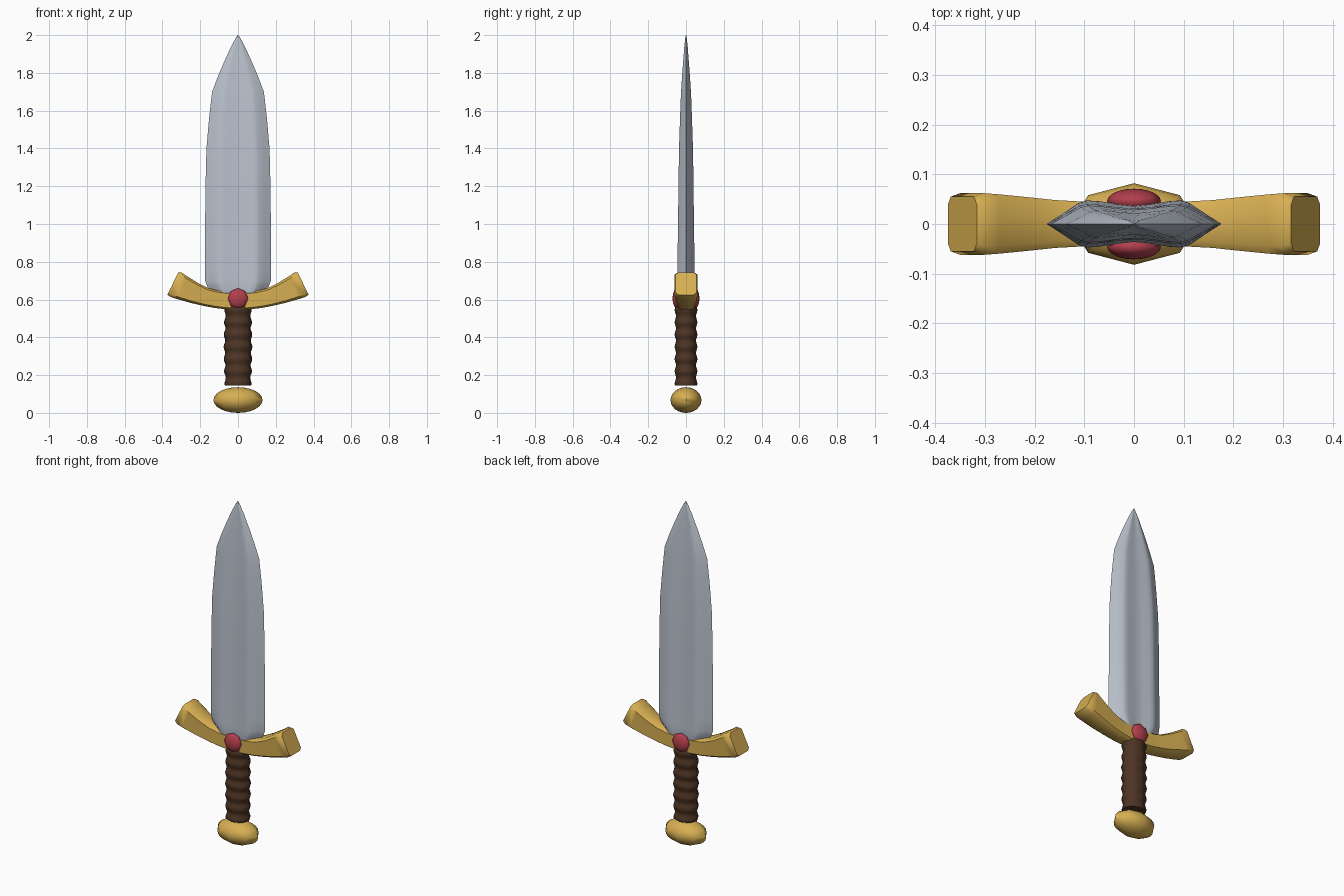
import bpy, bmesh, math

if "Cube" in bpy.data.objects:
    bpy.data.objects.remove(bpy.data.objects["Cube"])


def material(name, rgb):
    m = bpy.data.materials.new(name)
    m.diffuse_color = (*rgb, 1)
    m.use_nodes = True
    m.node_tree.nodes["Principled BSDF"].inputs["Base Color"].default_value = m.diffuse_color
    return m


steel = material("steel grey", (0.50, 0.545, 0.62))
gold = material("gold", (0.68, 0.43, 0.085))
leather = material("brown leather", (0.075, 0.035, 0.018))
ruby = material("ruby red", (0.45, 0.05, 0.075))


def finish(name, bm, mat, angle):
    bmesh.ops.recalc_face_normals(bm, faces=bm.faces)
    me = bpy.data.meshes.new(name)
    bm.to_mesh(me)
    bm.free()
    me.materials.append(mat)
    ob = bpy.data.objects.new(name, me)
    bpy.context.collection.objects.link(ob)
    bpy.ops.object.select_all(action='DESELECT')
    ob.select_set(True)
    bpy.context.view_layer.objects.active = ob
    bpy.ops.object.shade_smooth_by_angle(angle=math.radians(angle))
    return ob


def loft(name, rings, mat, angle=40):
    """Skin a list of equal-length closed rings and cap both ends."""
    bm = bmesh.new()
    vs = [[bm.verts.new(p) for p in r] for r in rings]
    n = len(vs[0])
    for a, b in zip(vs, vs[1:]):
        for i in range(n):
            j = (i + 1) % n
            bm.faces.new((a[i], a[j], b[j], b[i]))
    bm.faces.new(vs[0])
    bm.faces.new(vs[-1])
    return finish(name, bm, mat, angle)


def ellipsoid(name, centre, radii, mat, axis_y=False):
    bm = bmesh.new()
    bmesh.ops.create_uvsphere(bm, u_segments=8, v_segments=12, radius=1)
    for v in bm.verts:
        x, y, z = v.co
        if axis_y:
            y, z = z, -y
        v.co = [c + r * k for c, r, k in zip(centre, radii, (x, y, z))]
    return finish(name, bm, mat, 60)


# Blade: pointed edges, two ridges and a shallow central hollow on each face
blade_rows = [  # z, half width, half thickness
    (0.60, 0.12, 0.036), (0.64, 0.138, 0.043), (0.67, 0.163, 0.047),
    (0.70, 0.174, 0.047), (0.76, 0.176, 0.046), (1.00, 0.174, 0.042),
    (1.20, 0.172, 0.040), (1.40, 0.167, 0.037), (1.55, 0.154, 0.032),
    (1.66, 0.142, 0.028), (1.70, 0.137, 0.026), (1.78, 0.107, 0.021),
    (1.86, 0.073, 0.015), (1.94, 0.036, 0.009), (1.985, 0.012, 0.004),
    (2.00, 0.001, 0.001)]
half = [(1, 0), (0.82, 0.44), (0.64, 0.90), (0.55, 1.0), (0.42, 0.97),
        (0.2, 0.84), (0, 0.77)]
upper = half + [(-x, y) for x, y in half[-2::-1]]
section = upper + [(x, -y) for x, y in upper[-2:0:-1]]
loft("blade", [[(x * w, y * t, z) for x, y in section] for z, w, t in blade_rows], steel, 45)

# Crossguard: upswept bar with flared, softened ends
guard_half = [  # bottom x, bottom z, top x, top z, half depth
    (0.0, 0.545, 0.0, 0.638, 0.043), (0.06, 0.548, 0.05, 0.640, 0.043),
    (0.12, 0.555, 0.10, 0.646, 0.045), (0.18, 0.566, 0.155, 0.660, 0.048),
    (0.25, 0.582, 0.21, 0.687, 0.054), (0.32, 0.602, 0.27, 0.724, 0.060),
    (0.355, 0.613, 0.298, 0.743, 0.062), (0.374, 0.625, 0.316, 0.744, 0.055)]


def guard_ring(bx, bz, tx, tz, d):
    c = 0.14
    ring = []
    for u, v in [(0, -1 + c * 2), (0, 1 - c * 2), (c * .7, 1), (1 - c * .7, 1),
                 (1, 1 - c * 2), (1, -1 + c * 2), (1 - c * .7, -1), (c * .7, -1)]:
        ring.append((bx + (tx - bx) * u, d * v, bz + (tz - bz) * u))
    return ring


stations = [(-a, b, -c, d, e) for a, b, c, d, e in guard_half[:0:-1]] + guard_half
loft("crossguard", [guard_ring(*s) for s in stations], gold, 50)

# Grip: oval column with wrapped ridges
grip = []
for i in range(53):
    z = 0.145 + i * 0.42 / 52
    wave = 0.5 + 0.5 * math.cos((z - 0.155) / 0.065 * math.tau)
    rx = 0.063 + 0.005 * math.sin((z - 0.145) / 0.42 * math.pi) + 0.008 * wave
    ry = 0.053 + 0.007 * wave
    grip.append([(rx * math.cos(k * math.tau / 8), ry * math.sin(k * math.tau / 8), z)
                 for k in range(8)])
loft("grip", grip, leather, 60)

# Pommel
ellipsoid("pommel", (0, 0, 0.068), (0.13, 0.082, 0.068), gold)

# Gem on each face of the guard
for side, label in ((-1, "front"), (1, "back")):
    ellipsoid(label + "_gem", (0, side * 0.046, 0.606), (0.054, 0.025, 0.054), ruby, True)
